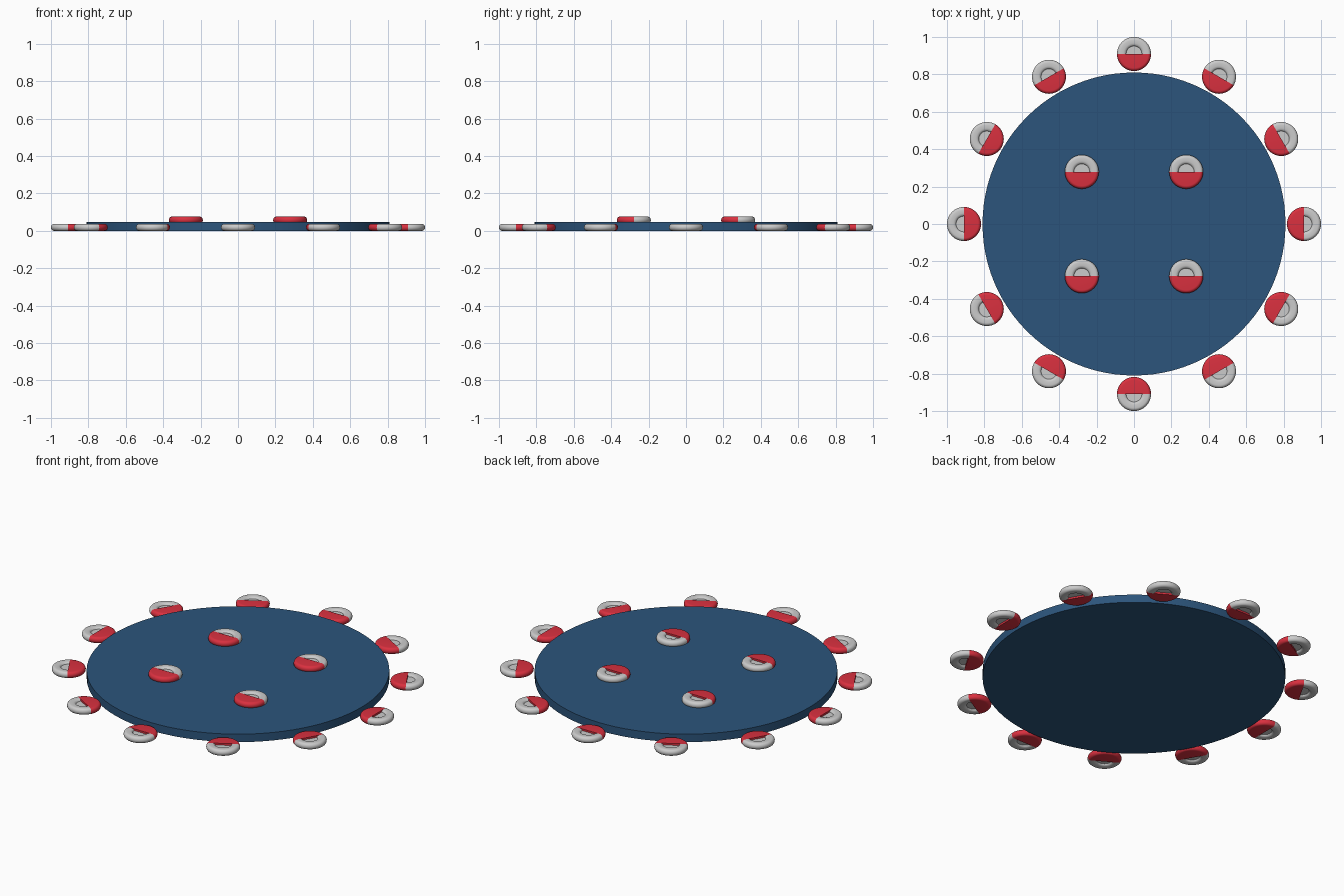
import bpy, bmesh
from math import sin, cos, pi, radians, hypot, atan2

if "Cube" in bpy.data.objects:
    bpy.data.objects.remove(bpy.data.objects["Cube"])

def material(name, color):
    m = bpy.data.materials.new(name)
    m.diffuse_color = color
    m.use_nodes = True
    m.node_tree.nodes["Principled BSDF"].inputs["Base Color"].default_value = m.diffuse_color
    return m

blue = material("navy", (0.025, 0.09, 0.2, 1))
red = material("red", (0.7, 0.03, 0.05, 1))

R, H = 0.091, 0.0185      # button radius and half height
RIM = 0.0165              # horizontal rounding of the outer edge

def smooth(obj):
    bpy.ops.object.select_all(action='DESELECT')
    obj.select_set(True)
    bpy.context.view_layer.objects.active = obj
    bpy.ops.object.shade_smooth_by_angle(angle=radians(35))

def half_lathe_mesh(name, profile, start, mat=None, steps=24):
    """Closed half-turn solid; the profile runs from axis top to axis bottom."""
    bm = bmesh.new()
    rows = [[bm.verts.new((r * cos(start + pi * i / steps),
                           r * sin(start + pi * i / steps), z))
             for r, z in profile] for i in range(steps + 1)]
    for a, b in zip(rows, rows[1:]):
        for j in range(len(profile) - 1):
            bm.faces.new((a[j], a[j + 1], b[j + 1], b[j]))
    bm.faces.new(rows[0])
    bm.faces.new(rows[-1][::-1])
    bmesh.ops.remove_doubles(bm, verts=bm.verts, dist=1e-6)
    bmesh.ops.recalc_face_normals(bm, faces=bm.faces)
    me = bpy.data.meshes.new(name)
    bm.to_mesh(me)
    bm.free()
    if mat:
        me.materials.append(mat)
    return me

# Outer rounded edge shared by both halves
edge = [(R - RIM + RIM * cos(a), H * sin(a))
        for a in [pi / 2 - pi * k / 12 for k in range(13)]]

# Grey half: rounded ring with a recessed centre on both faces
dish = [(0, 0.008), (0.042, 0.008), (0.044, 0.012), (0.049, 0.0165), (0.057, H)]
grey_profile = dish + edge + [(r, -z) for r, z in reversed(dish)]
grey_mesh = half_lathe_mesh("ring_half", grey_profile, 0)

# Red half: solid rounded half puck
red_mesh = half_lathe_mesh("red_half", [(0, H)] + edge + [(0, -H)], pi, red)

def button(name, x, y, z, turn):
    for part, me in (("ring_half", grey_mesh), ("red_half", red_mesh)):
        o = bpy.data.objects.new(f"{name}_{part}", me.copy())
        bpy.context.collection.objects.link(o)
        o.location = (x, y, z)
        o.rotation_euler.z = turn
        smooth(o)

# Base disc
bpy.ops.mesh.primitive_cylinder_add(vertices=96, radius=0.81, depth=0.047,
                                    location=(0, 0, 0.0235))
disc = bpy.context.object
disc.name = "base_disc"
disc.data.materials.append(blue)
smooth(disc)

# Twelve buttons round the edge, red side facing the centre
for i in range(12):
    a = i * pi / 6
    button(f"edge_button_{i}", 0.909 * cos(a), 0.909 * sin(a), H, a - pi / 2)

# Four buttons on top, red side to the front
for i, (sx, sy) in enumerate(((-1, -1), (1, -1), (1, 1), (-1, 1))):
    button(f"top_button_{i}", 0.279 * sx, 0.279 * sy, 0.0575, 0)
